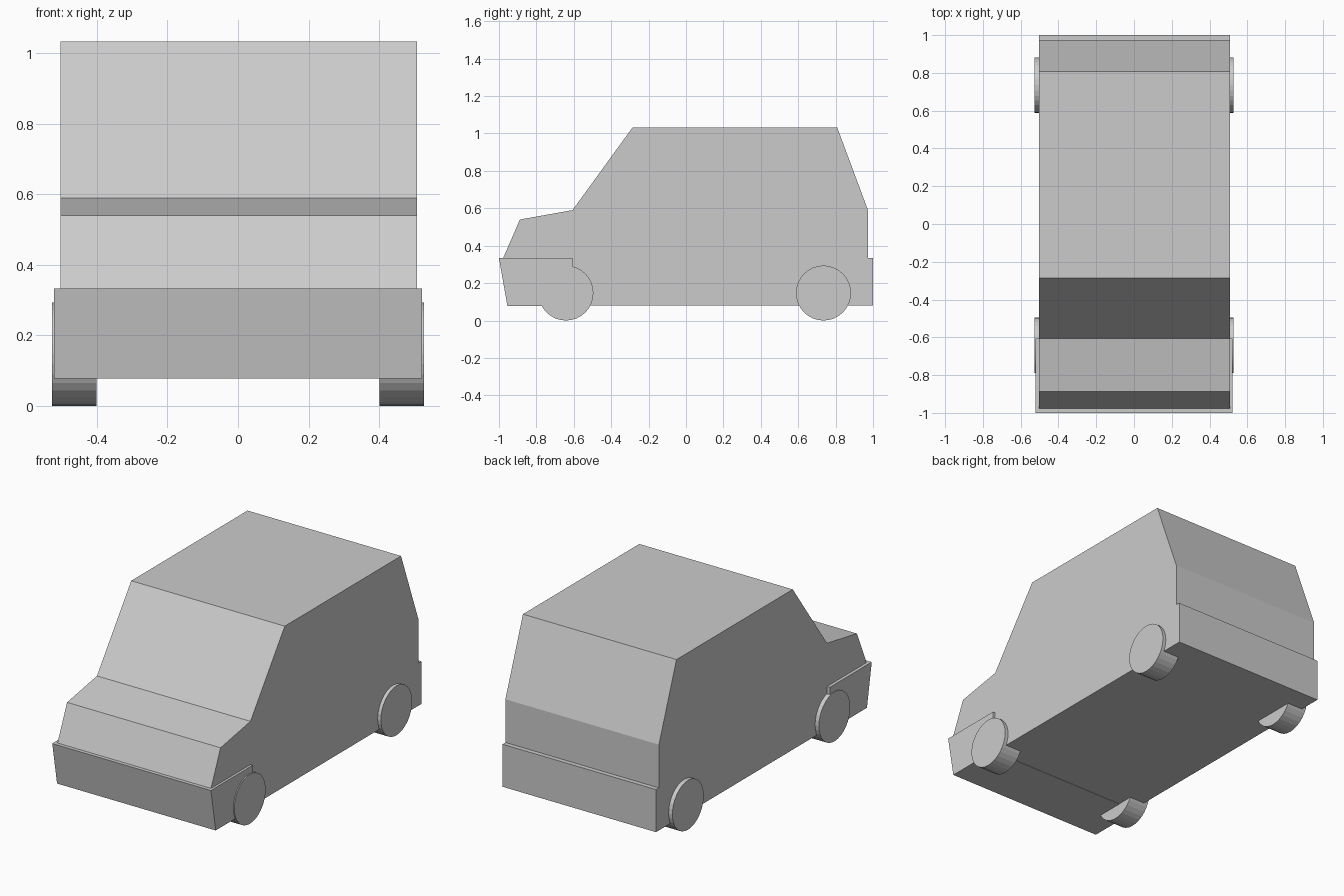
import bpy, bmesh, math

if "Cube" in bpy.data.objects:
    bpy.data.objects.remove(bpy.data.objects["Cube"])


def make_object(name, bm):
    bmesh.ops.recalc_face_normals(bm, faces=bm.faces)
    mesh = bpy.data.meshes.new(name)
    bm.to_mesh(mesh)
    bm.free()
    obj = bpy.data.objects.new(name, mesh)
    bpy.context.collection.objects.link(obj)
    return obj


def extrude_profile(name, profile, x0, x1):
    """Extrude a side profile of (y, z) points from x0 to x1."""
    bm = bmesh.new()
    face = bm.faces.new([bm.verts.new((x0, y, z)) for y, z in profile])
    new = bmesh.ops.extrude_face_region(bm, geom=[face])["geom"]
    verts = [v for v in new if isinstance(v, bmesh.types.BMVert)]
    bmesh.ops.translate(bm, verts=verts, vec=(x1 - x0, 0, 0))
    return make_object(name, bm)


# Body: hood, windscreen, roof, tailgate and stepped rear bumper
extrude_profile("body", [
    (-0.945, 0.08), (-0.978, 0.333), (-0.888, 0.54), (-0.607, 0.59),
    (-0.285, 1.033), (0.808, 1.033), (0.973, 0.59), (0.973, 0.333),
    (1.0, 0.333), (1.0, 0.08)], -0.503, 0.507)

# Front bumper wrapping round to the front wheels
extrude_profile("front_bumper", [
    (-0.955, 0.078), (-1.0, 0.333), (-0.607, 0.333), (-0.607, 0.078)],
    -0.522, 0.522)

# Wheels
RADIUS, INNER, OUTER = 0.147, 0.402, 0.528
for end, y in (("front", -0.642), ("rear", 0.735)):
    for side, sign in (("left", 1), ("right", -1)):
        bpy.ops.mesh.primitive_cylinder_add(
            vertices=32, radius=RADIUS, depth=OUTER - INNER,
            location=(sign * (INNER + OUTER) / 2, y, RADIUS),
            rotation=(0, math.pi / 2, 0))
        bpy.context.object.name = f"{end}_{side}_wheel"
